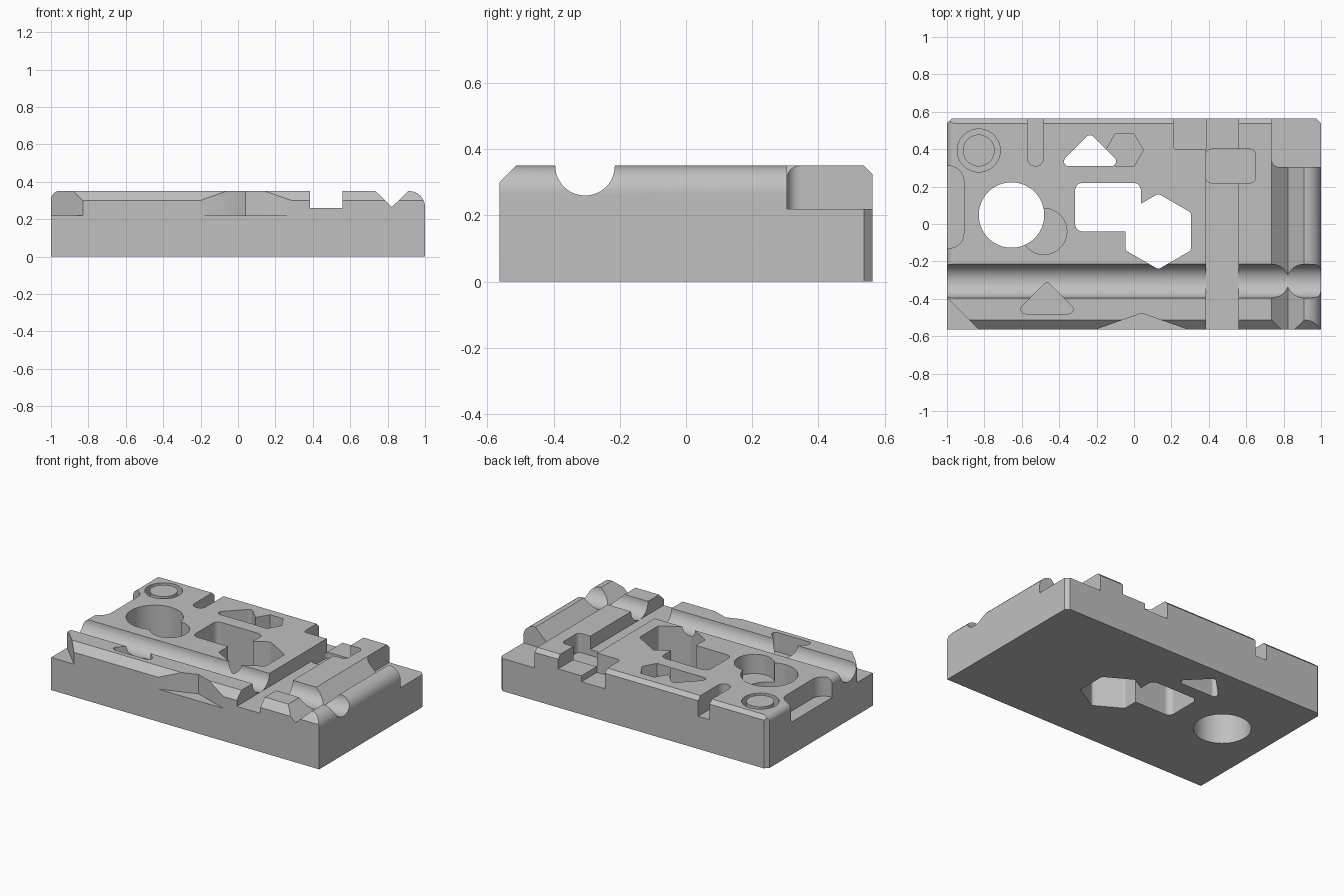
import bpy, bmesh, math
from mathutils import Vector

if "Cube" in bpy.data.objects:
    bpy.data.objects.remove(bpy.data.objects["Cube"], do_unlink=True)

X, Y, TOP, FLOOR = 1.0, 0.563, 0.35, 0.22
BELOW, ABOVE = -0.1, 0.5

steel = bpy.data.materials.new("plain grey")
steel.use_nodes = True
grey = (0.53, 0.53, 0.53, 1)
steel.diffuse_color = grey
steel.node_tree.nodes["Principled BSDF"].inputs["Base Color"].default_value = grey


def prism(name, outline, lo, hi, axis="z"):
    """Extrude a 2D outline along an axis: z uses (x, y), y uses (x, z), x uses (y, z)."""
    place = {"z": lambda a, b, t: (a, b, t),
             "y": lambda a, b, t: (a, t, b),
             "x": lambda a, b, t: (t, a, b)}[axis]
    bm = bmesh.new()
    face = bm.faces.new([bm.verts.new(place(a, b, lo)) for a, b in outline])
    grown = bmesh.ops.extrude_face_region(bm, geom=[face])["geom"]
    shift = Vector(place(0, 0, hi - lo))
    bmesh.ops.translate(bm, vec=shift, verts=[v for v in grown if isinstance(v, bmesh.types.BMVert)])
    bmesh.ops.recalc_face_normals(bm, faces=bm.faces)
    mesh = bpy.data.meshes.new(name)
    bm.to_mesh(mesh)
    bm.free()
    mesh.materials.append(steel)
    obj = bpy.data.objects.new(name, mesh)
    bpy.context.collection.objects.link(obj)
    return obj


def rounded(points, radii, steps=8):
    """Outline with its corners filleted; radii is one value or one per corner."""
    if not isinstance(radii, (list, tuple)):
        radii = [radii] * len(points)
    out = []
    for i, r in enumerate(radii):
        p = Vector(points[i])
        if r == 0:
            out.append(p)
            continue
        a = (Vector(points[i - 1]) - p).normalized()
        b = (Vector(points[(i + 1) % len(points)]) - p).normalized()
        half = a.angle(b) / 2
        centre = p + (a + b).normalized() * r / math.sin(half)
        start = p + a * r / math.tan(half) - centre
        end = p + b * r / math.tan(half) - centre
        sweep = math.pi - 2 * half
        for k in range(steps + 1):
            t = k / steps * sweep
            out.append(centre + (start * math.sin(sweep - t) + end * math.sin(t)) / math.sin(sweep))
    return out


def rect(x0, x1, y0, y1):
    return [(x0, y0), (x1, y0), (x1, y1), (x0, y1)]


def ngon(cx, cy, r, sides, turn=0.0):
    angles = [turn + 2 * math.pi * k / sides for k in range(sides)]
    return [(cx + r * math.cos(t), cy + r * math.sin(t)) for t in angles]


# Block with rounded side edges, rectangular slot and vee groove in its profile
profile = [(-X, 0), (X, 0), (X, TOP), (0.91, TOP), (0.823, 0.265), (0.735, TOP),
           (0.56, TOP), (0.56, 0.26), (0.385, 0.26), (0.385, TOP), (-X, TOP)]
block = prism("machined_block", rounded(profile, [0, 0, 0.085] + [0] * 7 + [0.045]), -Y, Y, "y")

cutters = []


def pocket(name, outline, bottom=FLOOR):
    cutters.append(prism(name, outline, bottom, ABOVE))


def through(name, outline):
    pocket(name, outline, BELOW)


# Long chamfers, front and back
def edge_chamfer(name, side, size):
    far = size + 0.2
    cutters.append(prism(name, [(side * (Y - far), TOP + 0.2), (side * (Y - size), TOP),
                                (side * Y, TOP - size), (side * (Y + 0.2), TOP - far),
                                (side * (Y + 0.2), TOP + 0.2)], -1.2, 1.2, "x"))


edge_chamfer("front_chamfer", -1, 0.05)
edge_chamfer("back_chamfer", 1, 0.025)

# Small vertical chamfers on the back corners
for side in (-1, 1):
    c = 0.025
    through("corner_chamfer", [(side * (X - c - 0.1), Y + 0.1), (side * (X + 0.1), Y - c - 0.1),
                               (side * (X + 0.1), Y + 0.1)])

# Round channel running the full length
cutters.append(prism("round_channel", ngon(-0.305, TOP, 0.09, 48), -1.2, 1.2, "x"))

# Open steps on the edges
pocket("corner_step", rounded(rect(0.735, 1.2, 0.305, 0.8), [0.04, 0, 0, 0]))
pocket("back_step", rounded(rect(0.21, 0.386, 0.397, 0.8), [0.025, 0, 0, 0]))
pocket("back_slot", rounded(rect(-0.57, -0.485, 0.31, 0.8), [0.042, 0.042, 0, 0]))
pocket("side_step", rounded(rect(-1.2, -0.91, -0.13, 0.31), [0, 0.08, 0.08, 0]))
pocket("corner_cut", [(-1.2, -0.193), (-1.2, -0.76), (-0.633, -0.76)])
pocket("front_notch", [(-0.482, -0.663), (0.572, -0.663), (0.04, -0.477)])

# Blind pockets
pocket("rounded_pocket", rounded(rect(0.384, 0.65, 0.22, 0.4), 0.03))
pocket("blind_hole", ngon(-0.482, -0.04, 0.123, 48))
pocket("blind_hexagon", ngon(-0.05, 0.395, 0.1, 6))
pocket("blind_triangle", rounded([(-0.64, -0.48), (-0.29, -0.48), (-0.465, -0.305)], 0.025))

# Through openings
through("round_hole", ngon(-0.655, 0.048, 0.175, 64))
through("rectangle_hole", rounded(rect(-0.315, 0.037, -0.04, 0.22), 0.04))
through("hexagon_hole", rounded(ngon(0.13, -0.04, 0.202, 6, math.pi / 2), 0.02))
through("triangle_hole", rounded([(-0.41, 0.31), (-0.06, 0.31), (-0.235, 0.485)], 0.025))

# Ring groove, with its core added back afterwards by leaving it uncut
ring = prism("ring_groove", ngon(-0.83, 0.393, 0.115, 48), FLOOR, ABOVE)
core = prism("ring_core", ngon(-0.83, 0.393, 0.085, 48), BELOW, ABOVE + 0.1)


def cut(target, tool):
    bpy.context.view_layer.objects.active = target
    mod = target.modifiers.new(tool.name, "BOOLEAN")
    mod.operation = "DIFFERENCE"
    mod.solver = "EXACT"
    mod.object = tool
    bpy.ops.object.modifier_apply(modifier=mod.name)
    bpy.data.objects.remove(tool, do_unlink=True)


cut(ring, core)
for tool in cutters + [ring]:
    cut(block, tool)

# Smooth the curved walls, keep flats flat
bpy.ops.object.select_all(action="DESELECT")
block.select_set(True)
bpy.context.view_layer.objects.active = block
bpy.ops.object.shade_smooth_by_angle(angle=math.radians(25))
weighted = block.modifiers.new("flat_faces", "WEIGHTED_NORMAL")
weighted.keep_sharp = True
